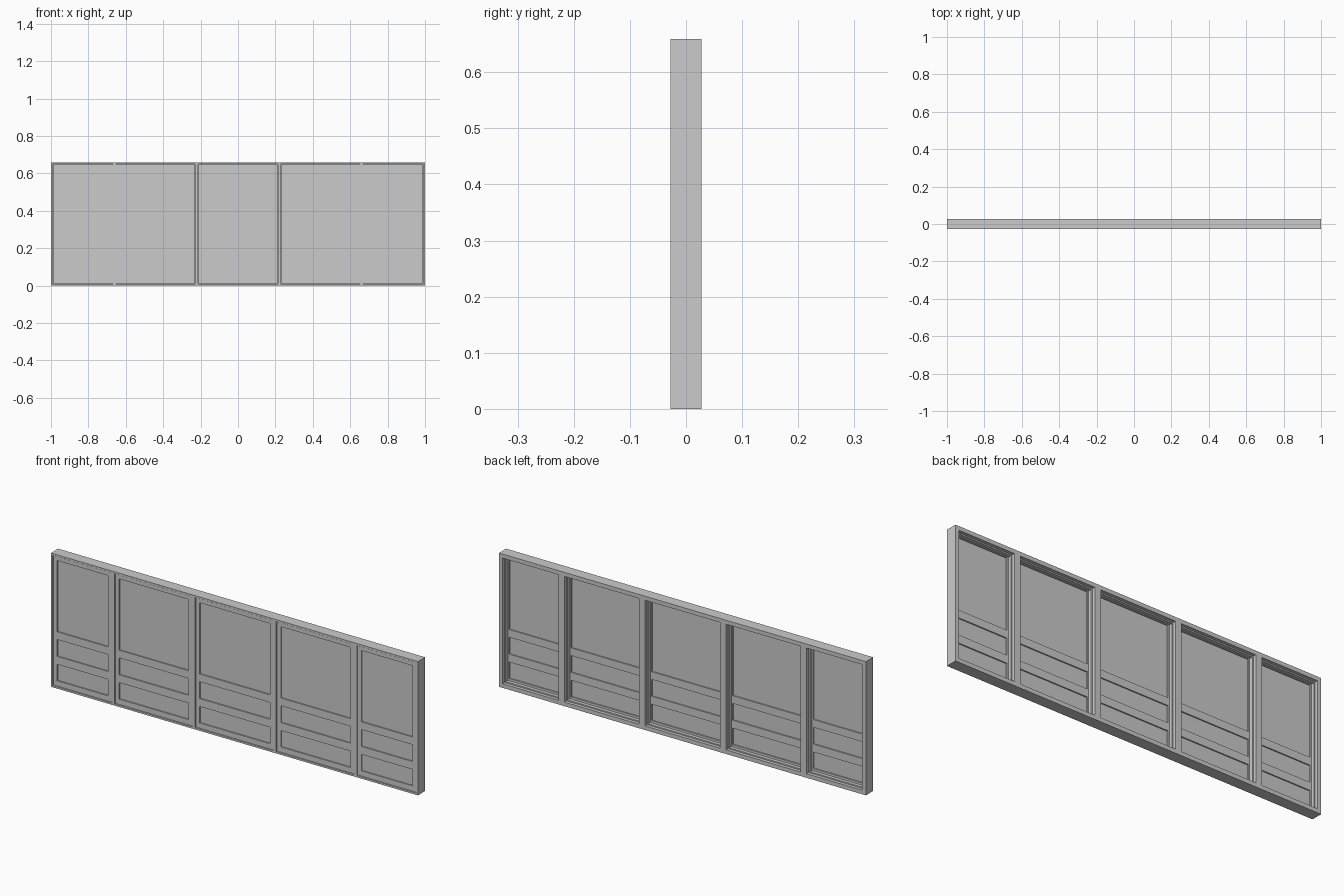
import bpy, bmesh

if "Cube" in bpy.data.objects:
    bpy.data.objects.remove(bpy.data.objects["Cube"])

H = 0.659                                   # overall height
POSTS = [-1.0, -0.66, -0.221, 0.221, 0.66, 1.0]   # panel division lines
BAYS = list(zip(POSTS[:-1], POSTS[1:]))


def lattice(name, xr, zr, hx, hz, y0, y1):
    """Flat slab in xz with rectangular holes hx x hz, extruded from y0 to y1."""
    xs = sorted({*xr, *[v for h in hx for v in h]})
    zs = sorted({*zr, *[v for h in hz for v in h]})
    bm = bmesh.new()
    g = [[bm.verts.new((x, y0, z)) for z in zs] for x in xs]
    inside = lambda m, hs: any(a < m < b for a, b in hs)
    for i in range(len(xs) - 1):
        for j in range(len(zs) - 1):
            if not (inside((xs[i] + xs[i+1]) / 2, hx) and inside((zs[j] + zs[j+1]) / 2, hz)):
                bm.faces.new((g[i][j], g[i+1][j], g[i+1][j+1], g[i][j+1]))
    r = bmesh.ops.extrude_face_region(bm, geom=bm.faces[:])
    for v in r["geom"]:
        if isinstance(v, bmesh.types.BMVert):
            v.co.y = y1
    bmesh.ops.recalc_face_normals(bm, faces=bm.faces[:])
    me = bpy.data.meshes.new(name)
    bm.to_mesh(me)
    bm.free()
    ob = bpy.data.objects.new(name, me)
    bpy.context.collection.objects.link(ob)
    return ob


def openings(post, edge):
    """Bay intervals inset by half a post, or by the edge bar at the two ends."""
    return [(a + (edge if a == -1 else post), b - (edge if b == 1 else post)) for a, b in BAYS]


# Fixed frame: thin front lip, and wider bars at the back
lattice("frame_front", (-1, 1), (0, H), openings(0.007, 0.009), [(0.009, H - 0.009)], -0.028, -0.005)
lattice("frame_back", (-1, 1), (0, H), openings(0.0165, 0.02), [(0.02, H - 0.02)], -0.005, 0.028)

# Stepped stop, sash and glazing in each bay
front = openings(0.009, 0.011)
back = openings(0.0165, 0.02)
stop = openings(0.023, 0.026)
glass = openings(0.030, 0.032)
PANES = [(0.037, 0.118), (0.157, 0.240), (0.278, 0.629)]
for n in range(5):
    lattice(f"stop_{n}", back[n], (0.02, H - 0.02), [stop[n]], [(0.026, H - 0.026)], -0.006, 0.012)
    lattice(f"sash_{n}", front[n], (0.011, H - 0.011), [glass[n]], PANES, -0.025, -0.005)
    for k, p in enumerate(PANES):
        lattice(f"pane_{n}_{k}", glass[n], p, [], [], -0.019, -0.011)
